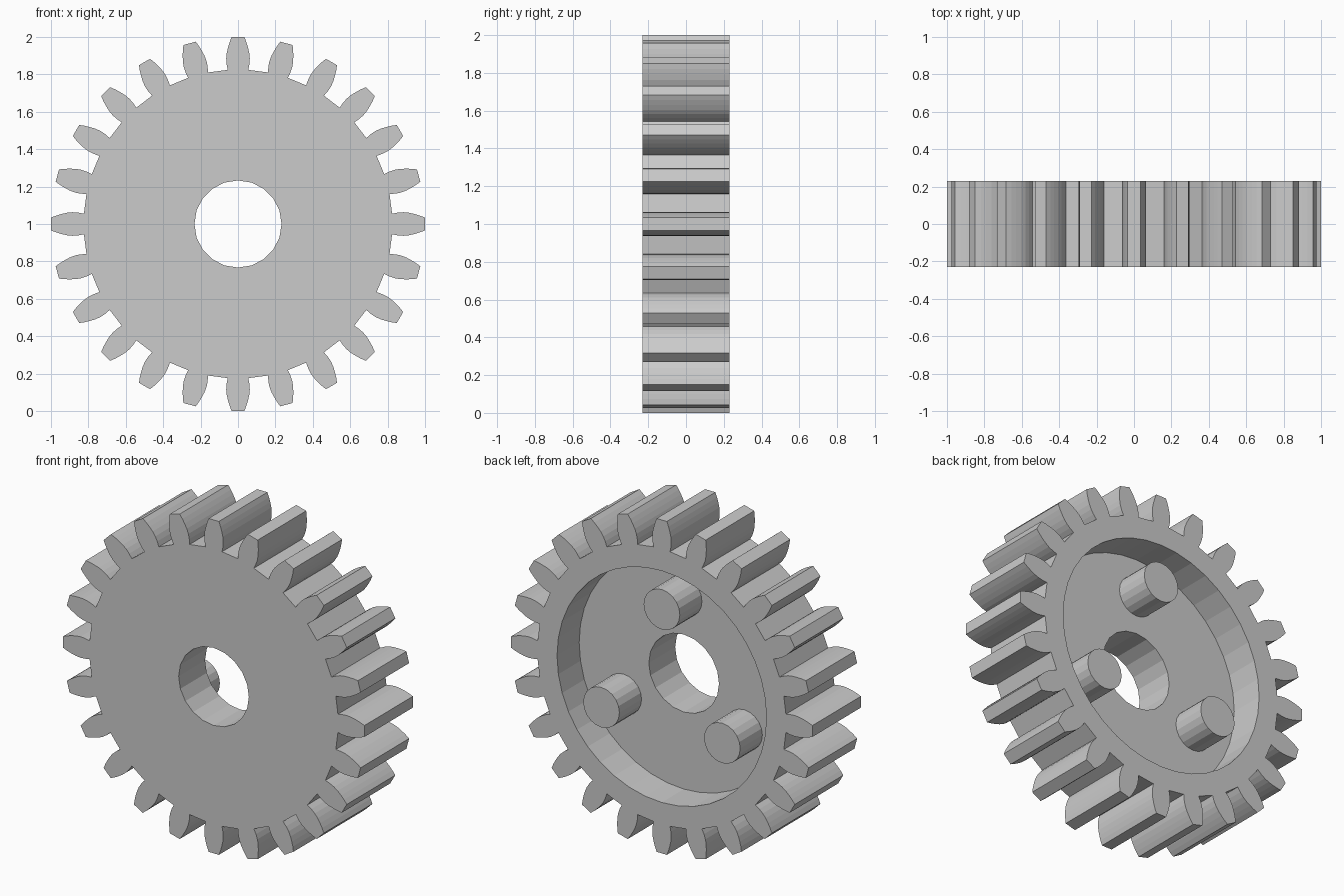
import bpy
import bmesh
from math import sin, cos, pi, radians

old = bpy.data.objects.get("Cube")
if old:
    bpy.data.objects.remove(old, do_unlink=True)

TEETH = 24
HALF = 0.23       # half thickness of the wheel
FLOOR = 0.02      # depth position of the recess floor

grey = bpy.data.materials.new("plain grey")
grey.use_nodes = True
colour = (0.6, 0.6, 0.6, 1)
grey.diffuse_color = colour
grey.node_tree.nodes["Principled BSDF"].inputs["Base Color"].default_value = colour


def circle(radius, sides, cx=0, cz=0):
    return [(cx + radius * cos(2 * pi * i / sides),
             cz + radius * sin(2 * pi * i / sides)) for i in range(sides)]


def prism(name, outline, y0, y1):
    """Extrude an x-z outline along y, with the wheel axis at z = 1."""
    bm = bmesh.new()
    face = bm.faces.new([bm.verts.new((x, y0, z + 1)) for x, z in outline])
    ext = bmesh.ops.extrude_face_region(bm, geom=[face], use_keep_orig=True)
    moved = [v for v in ext["geom"] if isinstance(v, bmesh.types.BMVert)]
    bmesh.ops.translate(bm, vec=(0, y1 - y0, 0), verts=moved)
    bmesh.ops.recalc_face_normals(bm, faces=bm.faces)
    mesh = bpy.data.meshes.new(name)
    bm.to_mesh(mesh)
    bm.free()
    mesh.materials.append(grey)
    obj = bpy.data.objects.new(name, mesh)
    bpy.context.collection.objects.link(obj)
    return obj


def cut(target, cutter):
    """Subtract the cutter, keep the resulting mesh and drop the cutter."""
    mod = target.modifiers.new("cut", "BOOLEAN")
    mod.operation = "DIFFERENCE"
    mod.solver = "EXACT"
    mod.object = cutter
    bpy.context.view_layer.update()
    graph = bpy.context.evaluated_depsgraph_get()
    result = bpy.data.meshes.new_from_object(target.evaluated_get(graph))
    target.modifiers.clear()
    target.data = result
    bpy.data.objects.remove(cutter, do_unlink=True)


# Tooth flank: half width and distance from the axis, root to tip
flank = [(0.055, 0.824), (0.061, 0.855), (0.063, 0.885), (0.060, 0.915),
         (0.053, 0.945), (0.045, 0.972), (0.034, 1.0)]
tooth = [(-w, r) for w, r in flank] + [(w, r) for w, r in reversed(flank)]

# Toothed wheel
outline = []
for i in range(TEETH):
    a = -2 * pi * i / TEETH
    outline += [(x * cos(a) - r * sin(a), x * sin(a) + r * cos(a)) for x, r in tooth]
wheel = prism("gear_wheel", outline, -HALF, HALF)

# Round recess in the back and the axle bore
cut(wheel, prism("recess_cutter", circle(0.695, 40), FLOOR, HALF + 0.1))
cut(wheel, prism("bore_cutter", circle(0.233, 20), -HALF - 0.1, HALF + 0.1))

# Three pins standing in the recess, level with the back
for n, angle in enumerate((90, 210, 330), 1):
    a = radians(angle)
    prism(f"pin_{n}", circle(0.12, 20, 0.463 * cos(a), 0.463 * sin(a)), FLOOR - 0.01, HALF)
